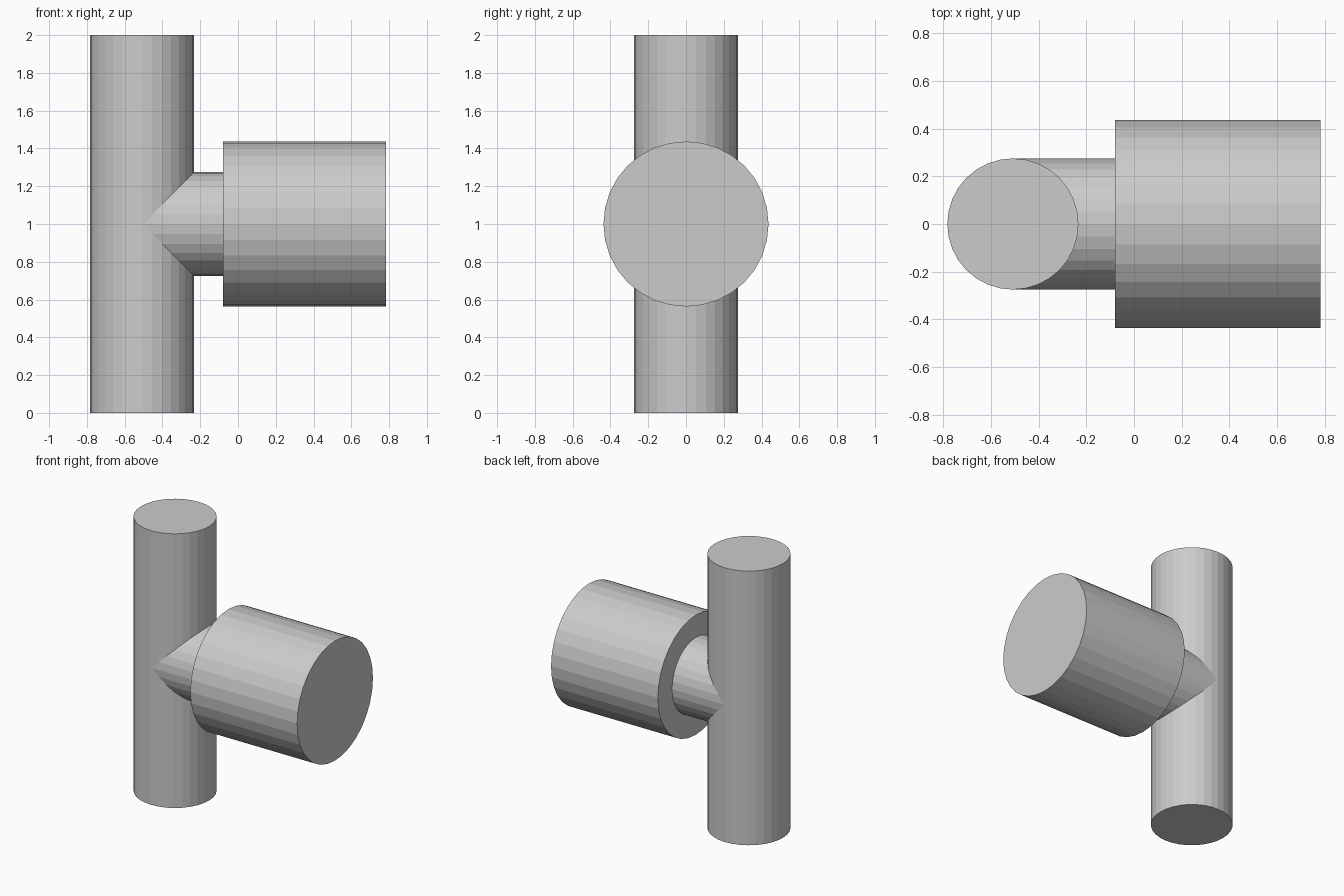
import bpy
import math

if "Cube" in bpy.data.objects:
    bpy.data.objects.remove(bpy.data.objects["Cube"])

SIDES = 32
COLUMN_X = -0.508
AXIS_Z = 1.0


def upright(name, radius, x, z0, z1):
    """Closed vertical cylinder."""
    bpy.ops.mesh.primitive_cylinder_add(
        vertices=SIDES, radius=radius, depth=z1 - z0,
        location=(x, 0, (z0 + z1) / 2))
    bpy.context.object.name = name


def sideways(name, radius, x0, x1):
    """Closed cylinder lying along x at the branch height."""
    bpy.ops.mesh.primitive_cylinder_add(
        vertices=SIDES, radius=radius, depth=x1 - x0,
        location=((x0 + x1) / 2, 0, AXIS_Z), rotation=(0, math.pi / 2, 0))
    bpy.context.object.name = name


# Main vertical pipe
upright("main_pipe", 0.275, COLUMN_X, 0, 2)

# Short branch leaving the pipe, running slightly into the drum
sideways("branch_neck", 0.274, COLUMN_X + 0.01, -0.06)

# Wide drum on the end of the branch
sideways("end_drum", 0.437, -0.079, 0.783)
